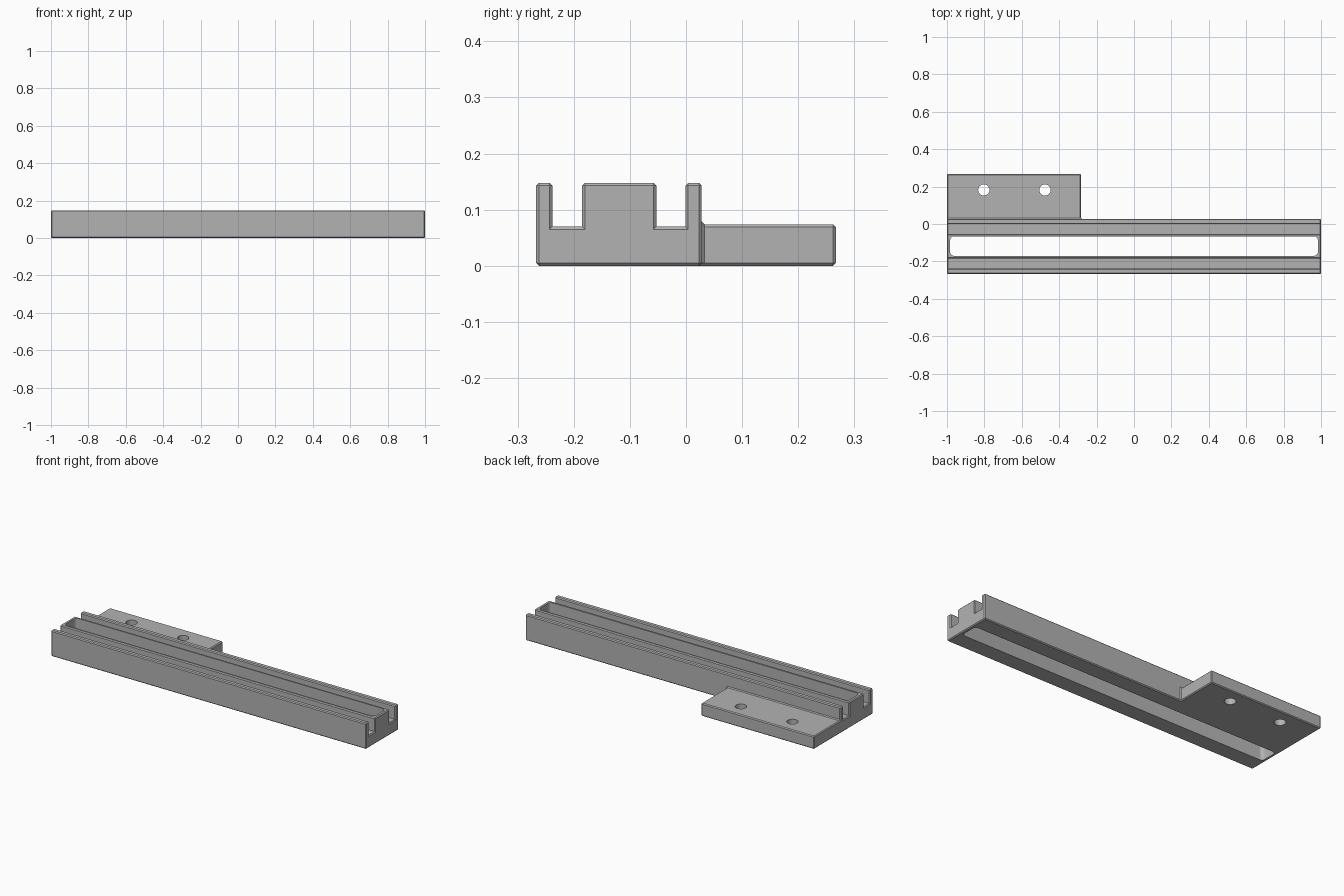
import bpy, bmesh
from mathutils import Vector

if "Cube" in bpy.data.objects:
    bpy.data.objects.remove(bpy.data.objects["Cube"])

# Main dimensions
X0, X_TAB, X1 = -1.0, -0.283, 1.0
Y_WALL, Y_TAB = 0.028, 0.267
TOP, FLOOR, TAB_TOP = 0.148, 0.07, 0.074
CHAMFER = 0.005

grey = bpy.data.materials.new("plain_grey")
grey.use_nodes = True
colour = (0.45, 0.45, 0.45, 1)
grey.diffuse_color = colour
grey.node_tree.nodes["Principled BSDF"].inputs["Base Color"].default_value = colour


def to_object(bm, name):
    bmesh.ops.recalc_face_normals(bm, faces=bm.faces)
    mesh = bpy.data.meshes.new(name)
    bm.to_mesh(mesh)
    bm.free()
    mesh.materials.append(grey)
    obj = bpy.data.objects.new(name, mesh)
    bpy.context.collection.objects.link(obj)
    return obj


def extrude(bm, face, offset):
    new = bmesh.ops.extrude_face_region(bm, geom=[face])["geom"]
    verts = [g for g in new if isinstance(g, bmesh.types.BMVert)]
    bmesh.ops.translate(bm, verts=verts, vec=offset)
    bmesh.ops.delete(bm, geom=[face], context='FACES_ONLY')
    return next(g for g in new if isinstance(g, bmesh.types.BMFace))


# Grooved rail profile, with an extra point where the tab begins
profile = [(-0.267, 0), (-0.267, TOP), (-0.238, TOP), (-0.238, FLOOR),
           (-0.185, FLOOR), (-0.185, TOP), (-0.053, TOP), (-0.053, FLOOR),
           (-0.001, FLOOR), (-0.001, TOP), (Y_WALL, TOP), (Y_WALL, TAB_TOP), (Y_WALL, 0)]
bm = bmesh.new()
cap = bm.faces.new([bm.verts.new((X0, y, z)) for y, z in profile])
start = cap.copy()
end = extrude(bm, cap, (X_TAB - X0, 0, 0))
extrude(bm, end, (X1 - X_TAB, 0, 0))
bmesh.ops.remove_doubles(bm, verts=bm.verts, dist=1e-5)
bmesh.ops.recalc_face_normals(bm, faces=bm.faces)

# Mounting tab grows out of the lower back wall
centre = Vector(((X0 + X_TAB) / 2, Y_WALL, TAB_TOP / 2))
root = min(bm.faces, key=lambda f: (f.calc_center_median() - centre).length)
extrude(bm, root, (0, Y_TAB - Y_WALL, 0))
bmesh.ops.recalc_face_normals(bm, faces=bm.faces)
bmesh.ops.dissolve_limit(bm, angle_limit=0.02, verts=bm.verts, edges=bm.edges)

# Chamfer outer edges and the inside corner of the tab
sharp = [e for e in bm.edges if e.is_convex
         or all(abs(v.co.y - Y_WALL) < 1e-4 for v in e.verts)]
bmesh.ops.bevel(bm, geom=sharp, offset=CHAMFER, segments=1, affect='EDGES',
                profile=0.5, clamp_overlap=True)
rail = to_object(bm, "grooved_rail")


# Rounded slot cutter through the middle ridge
bm = bmesh.new()
bmesh.ops.create_cube(bm, size=1)
bmesh.ops.scale(bm, verts=bm.verts, vec=(1.966, 0.104, 0.6))
bmesh.ops.translate(bm, verts=bm.verts, vec=(0, -0.118, 0.1))
upright = [e for e in bm.edges
           if abs(e.verts[0].co.z - e.verts[1].co.z) > 0.1]
bmesh.ops.bevel(bm, geom=upright, offset=0.02, segments=6, affect='EDGES', profile=0.5)
cutters = [to_object(bm, "slot_cutter")]

# Screw hole cutters in the tab
for x in (-0.803, -0.476):
    bm = bmesh.new()
    bmesh.ops.create_cone(bm, cap_ends=True, segments=32, radius1=0.03, radius2=0.03, depth=0.6)
    bmesh.ops.translate(bm, verts=bm.verts, vec=(x, 0.182, 0.1))
    cutters.append(to_object(bm, "hole_cutter"))

# Cut, apply, then tidy up
bpy.context.view_layer.objects.active = rail
rail.select_set(True)
for cutter in cutters:
    cutter.hide_render = True
    mod = rail.modifiers.new("cut", 'BOOLEAN')
    mod.operation, mod.solver, mod.object = 'DIFFERENCE', 'EXACT', cutter
    bpy.ops.object.modifier_apply(modifier=mod.name)
    bpy.data.objects.remove(cutter)
bpy.ops.object.shade_smooth_by_angle(angle=0.5)
